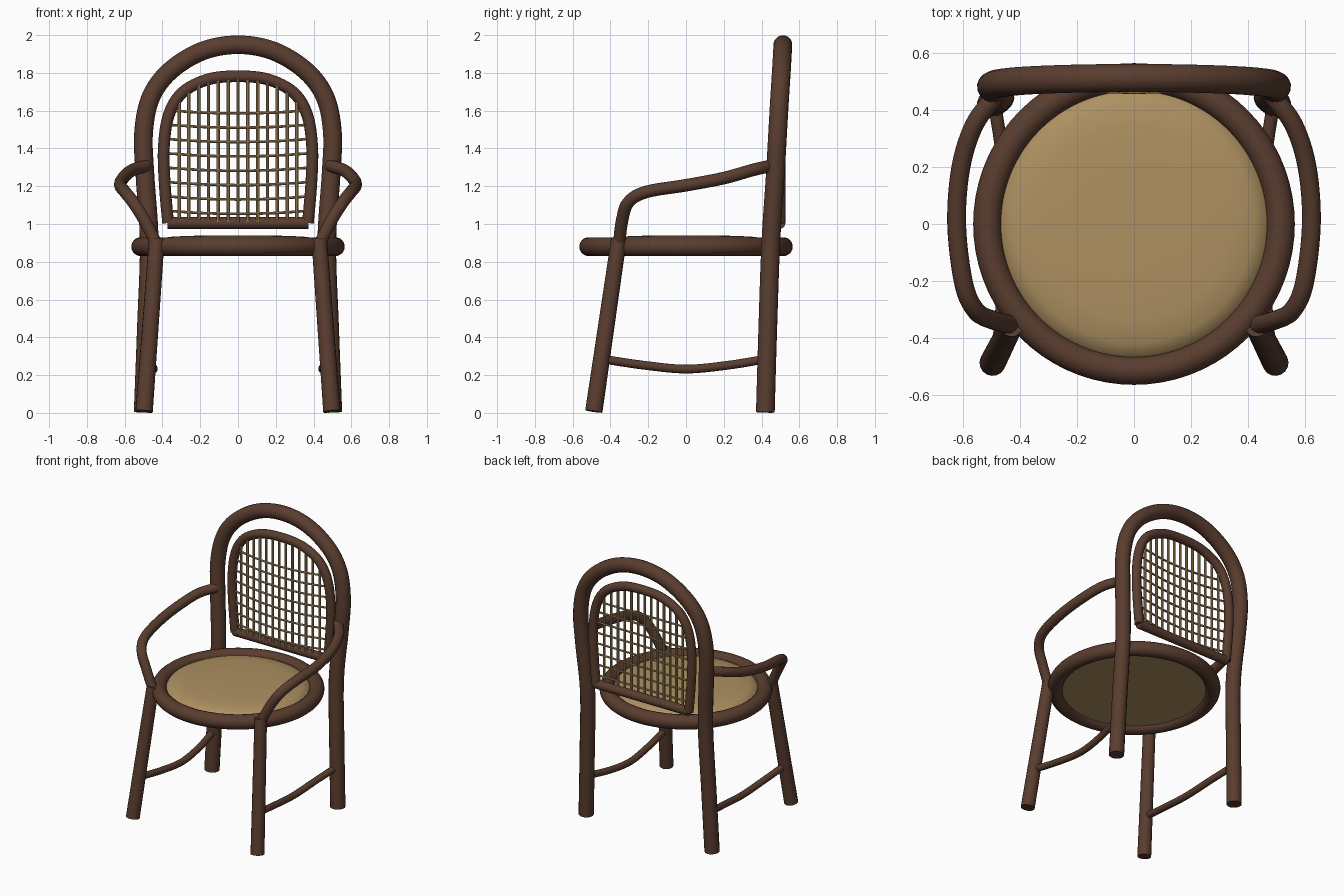
import bpy, bmesh, math
from mathutils import Vector

if "Cube" in bpy.data.objects:
    bpy.data.objects.remove(bpy.data.objects["Cube"])


def material(name, rgb):
    m = bpy.data.materials.new(name)
    m.diffuse_color = (*rgb, 1)
    m.use_nodes = True
    m.node_tree.nodes["Principled BSDF"].inputs["Base Color"].default_value = m.diffuse_color
    return m


WOOD = material("dark_rattan", (0.10, 0.046, 0.028))
CANE = material("cane", (0.42, 0.28, 0.12))


def smooth_path(pts, steps=6):
    """Catmull-Rom curve through the points."""
    p = [Vector(q) for q in pts]
    p = [2 * p[0] - p[1]] + p + [2 * p[-1] - p[-2]]
    out = []
    for a, b, c, d in zip(p, p[1:], p[2:], p[3:]):
        for i in range(steps):
            t = i / steps
            out.append(0.5 * (2 * b + (c - a) * t + (2 * a - 5 * b + 4 * c - d) * t ** 2
                              + (3 * b - a - 3 * c + d) * t ** 3))
    return out + [p[-2]]


def finish(obj, mat):
    obj.data.materials.clear()
    obj.data.materials.append(mat)
    bpy.ops.object.select_all(action='DESELECT')
    obj.select_set(True)
    bpy.context.view_layer.objects.active = obj
    bpy.ops.object.shade_smooth_by_angle(angle=math.radians(40))


def tubes(name, paths, radius, mat, res=6, taper=1.0):
    """Round capped tubes along one or more paths, as a single mesh."""
    cu = bpy.data.curves.new(name, 'CURVE')
    cu.dimensions = '3D'
    cu.bevel_depth = radius
    cu.bevel_resolution = res
    cu.use_fill_caps = True
    for path in paths:
        s = cu.splines.new('POLY')
        s.points.add(len(path) - 1)
        for i, (pt, co) in enumerate(zip(s.points, path)):
            pt.co = (*co, 1)
            pt.radius = 1 + (taper - 1) * i / (len(path) - 1)
    tmp = bpy.data.objects.new(name + "_curve", cu)
    bpy.context.collection.objects.link(tmp)
    dg = bpy.context.evaluated_depsgraph_get()
    mesh = bpy.data.meshes.new_from_object(tmp.evaluated_get(dg))
    bpy.data.objects.remove(tmp)
    obj = bpy.data.objects.new(name, mesh)
    bpy.context.collection.objects.link(obj)
    finish(obj, mat)
    return obj


def flip(pts):
    return [(-x, y, z) for x, y, z in pts]


def arch(half):
    """Full arch from its right half, which ends on the centre line."""
    return smooth_path(half + flip(half[-2::-1]))


# Seat ring
bpy.ops.mesh.primitive_torus_add(location=(0, 0, 0.88), major_radius=0.515, minor_radius=0.05,
                                 major_segments=72, minor_segments=18)
ring = bpy.context.object
ring.name = "seat_ring"
finish(ring, WOOD)

# Domed seat cushion, spun from a profile
bm = bmesh.new()
profile = [(0, 0.94), (0.2, 0.939), (0.34, 0.934), (0.42, 0.924), (0.46, 0.906),
           (0.475, 0.885), (0.47, 0.862), (0, 0.86)]
verts = [bm.verts.new((r, 0, z)) for r, z in profile]
edges = [bm.edges.new(e) for e in zip(verts, verts[1:])]
bmesh.ops.spin(bm, geom=verts + edges, cent=(0, 0, 0), axis=(0, 0, 1), angle=math.tau, steps=64)
bmesh.ops.remove_doubles(bm, verts=bm.verts, dist=1e-4)
bmesh.ops.recalc_face_normals(bm, faces=bm.faces)
mesh = bpy.data.meshes.new("seat_cushion")
bm.to_mesh(mesh)
bm.free()
seat = bpy.data.objects.new("seat_cushion", mesh)
bpy.context.collection.objects.link(seat)
finish(seat, CANE)

# Back legs and hoop in one bent tube
hoop = [(0.502, 0.42, 0.003), (0.485, 0.433, 0.45), (0.47, 0.449, 0.9), (0.492, 0.472, 1.25),
        (0.5, 0.485, 1.48), (0.462, 0.496, 1.67), (0.36, 0.505, 1.81), (0.19, 0.511, 1.915), (0, 0.513, 1.949)]
tubes("back_hoop_and_legs", [arch(hoop)], 0.05, WOOD)

# Inner back frame and its bottom rail
inner = arch([(0.37, 0.495, 1.005), (0.387, 0.495, 1.2), (0.393, 0.495, 1.4), (0.367, 0.495, 1.575),
              (0.295, 0.495, 1.695), (0.16, 0.495, 1.765), (0, 0.495, 1.782)])
tubes("back_panel_frame", [inner], 0.031, WOOD)
tubes("back_panel_rail", [[(-0.372, 0.495, 1.005), (0.372, 0.495, 1.005)]], 0.031, WOOD)

# Woven cane strands: uprights end under the arch, cross strands sag and bow
uprights = []
for i in range(-6, 7):
    x = i * 0.052
    top = min((p for p in inner if p.z > 1.6), key=lambda p: abs(p.x - x)).z - 0.015
    y = 0.49 - 0.02 * (1 - (x / 0.37) ** 2)
    uprights.append([(x, y, 1.01), (x, y, top)])
tubes("cane_uprights", uprights, 0.009, CANE, res=2)
rows = []
for i in range(8):
    z = 1.07 + i * 0.076
    rows.append(smooth_path([(-0.375, 0.492, z), (-0.19, 0.472, z - 0.012), (0, 0.464, z - 0.016),
                             (0.19, 0.472, z - 0.012), (0.375, 0.492, z)], 4))
tubes("cane_cross_strands", rows, 0.007, CANE, res=2)

# Front legs, arms and side stretchers, mirrored left and right
leg = [(0.497, -0.488, 0.008), (0.43, -0.355, 0.92)]
arm = [(0.43, -0.355, 0.89), (0.495, -0.338, 1.02), (0.555, -0.305, 1.115), (0.598, -0.21, 1.17),
       (0.623, 0, 1.205), (0.608, 0.2, 1.243), (0.56, 0.35, 1.285), (0.485, 0.45, 1.308)]
stretcher = [(0.477, -0.445, 0.285), (0.458, -0.22, 0.252), (0.448, 0, 0.232),
             (0.46, 0.22, 0.252), (0.49, 0.425, 0.285)]
for side, f in (("right", lambda p: p), ("left", flip)):
    tubes("front_leg_" + side, [f(leg)], 0.046, WOOD, taper=0.9)
    tubes("arm_" + side, [smooth_path(f(arm))], 0.033, WOOD)
    tubes("stretcher_" + side, [smooth_path(f(stretcher))], 0.023, WOOD)
